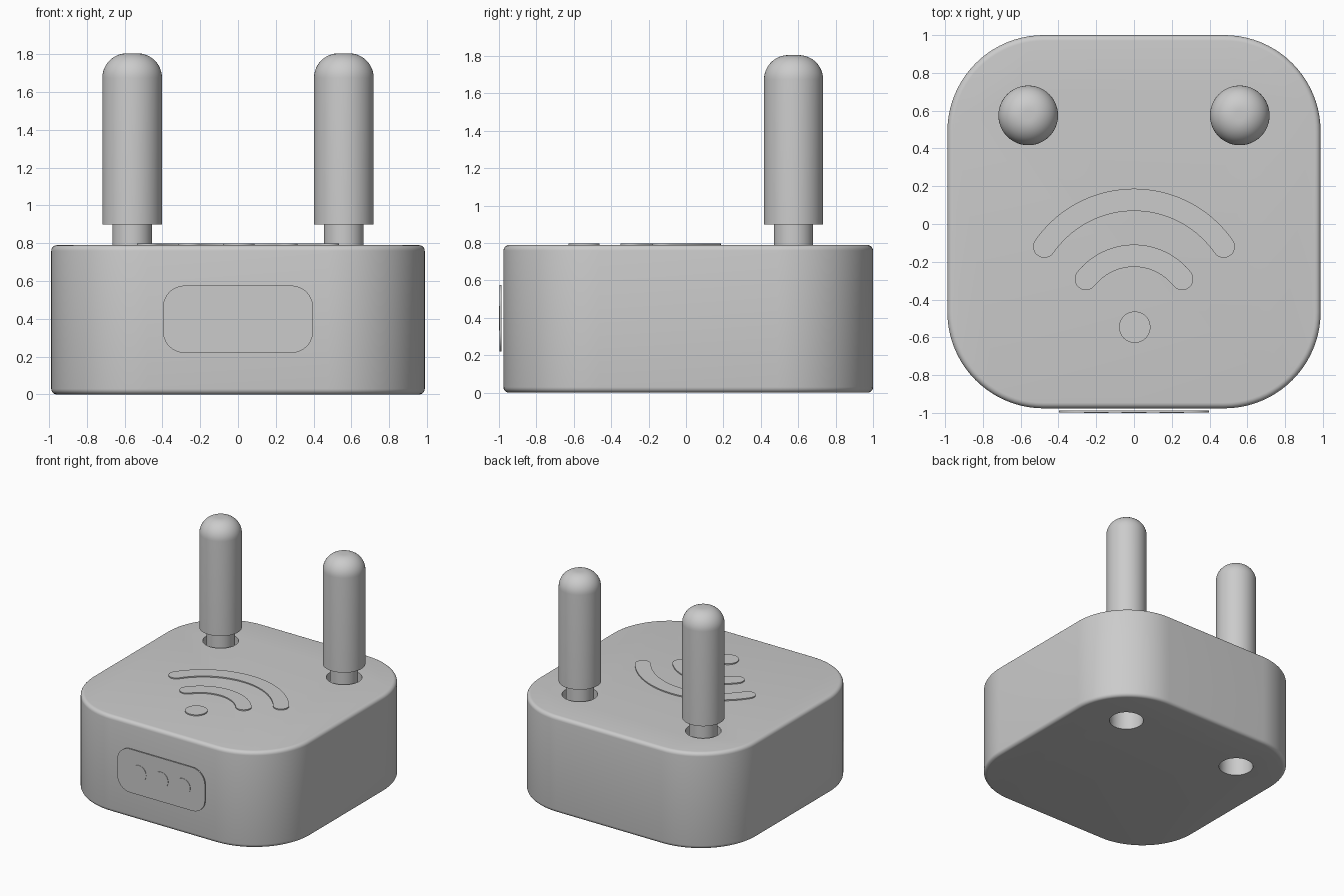
import bpy, bmesh
from math import sin, cos, pi, atan2, hypot
from mathutils import Matrix

if "Cube" in bpy.data.objects:
    bpy.data.objects.remove(bpy.data.objects["Cube"])


def arc(cx, cy, r, a0, a1, n):
    return [(cx + r * cos(a0 + (a1 - a0) * i / n), cy + r * sin(a0 + (a1 - a0) * i / n))
            for i in range(n + 1)]


def rounded_rect(hw, hh, r, n=14):
    pts = []
    for k, (sx, sy) in enumerate([(1, 1), (-1, 1), (-1, -1), (1, -1)]):
        pts += arc(sx * (hw - r), sy * (hh - r), r, k * pi / 2, (k + 1) * pi / 2, n)
    return pts


def circle(cx, cy, r, n=48):
    return arc(cx, cy, r, 0, 2 * pi, n)[:-1]


def finish(name, bm, matrix):
    bmesh.ops.recalc_face_normals(bm, faces=bm.faces)
    bm.transform(matrix)
    me = bpy.data.meshes.new(name)
    bm.to_mesh(me)
    bm.free()
    ob = bpy.data.objects.new(name, me)
    bpy.context.collection.objects.link(ob)
    return ob


def activate(ob):
    bpy.ops.object.select_all(action='DESELECT')
    ob.select_set(True)
    bpy.context.view_layer.objects.active = ob


def smooth(ob):
    activate(ob)
    bpy.ops.object.shade_smooth_by_angle(angle=0.6)


def prism(name, pts, z0, z1, matrix=Matrix()):
    """Extrude a flat outline from z0 to z1."""
    bm = bmesh.new()
    face = bm.faces.new([bm.verts.new((x, y, z0)) for x, y in pts])
    top = bmesh.ops.extrude_face_region(bm, geom=[face])["geom"]
    bmesh.ops.translate(bm, vec=(0, 0, z1 - z0),
                        verts=[v for v in top if isinstance(v, bmesh.types.BMVert)])
    return finish(name, bm, matrix)


def lathe(name, profile, x, y, n=48):
    """Revolve a (radius, z) profile around a vertical axis."""
    bm = bmesh.new()
    verts = [bm.verts.new((r, 0, z)) for r, z in profile]
    edges = [bm.edges.new(p) for p in zip(verts, verts[1:])]
    bmesh.ops.spin(bm, geom=verts + edges, axis=(0, 0, 1), cent=(0, 0, 0),
                   angle=2 * pi, steps=n)
    bmesh.ops.remove_doubles(bm, verts=bm.verts, dist=1e-5)
    return finish(name, bm, Matrix.Translation((x, y, 0)))


def signal_band(top_y, end_x, end_y, w):
    """Outline of a round-ended arc through the top point and both ends."""
    s = top_y - end_y
    R = (end_x ** 2 + s ** 2) / (2 * s)
    cy = top_y - R
    a = atan2(end_y - cy, end_x)
    return (arc(0, cy, R + w, a, pi - a, 36)
            + arc(-end_x, end_y, w, pi - a, 2 * pi - a, 12)[1:]
            + arc(0, cy, R - w, pi - a, a, 36)[1:]
            + arc(end_x, end_y, w, a + pi, a + 2 * pi, 12)[1:-1])


AX, AY = 0.56, 0.575   # antenna position

# Body: rounded box with softened rims
body = prism("body", rounded_rect(0.988, 0.988, 0.51, 20), 0, 0.79,
             Matrix.Translation((0, 0.012, 0)))
bev = body.modifiers.new("rim", 'BEVEL')
bev.width, bev.segments, bev.limit_method, bev.angle_limit = 0.03, 5, 'ANGLE', 1.0

# Antenna sockets drilled through the body
cutters = []
for s in (-1, 1):
    c = prism("socket_cutter", circle(s * AX, AY, 0.133), -0.2, 1.0)
    c.hide_render = True
    cutters.append(c)
    cut = body.modifiers.new("socket", 'BOOLEAN')
    cut.object, cut.operation, cut.solver = c, 'DIFFERENCE', 'EXACT'
activate(body)
for m in list(body.modifiers):
    bpy.ops.object.modifier_apply(modifier=m.name)
for c in cutters:
    bpy.data.objects.remove(c)
smooth(body)

# Antennas and their stems
for side, s in (("left", -1), ("right", 1)):
    dome = arc(0.158 - 0.13, 1.805 - 0.13, 0.13, 0, pi / 2, 12)
    smooth(lathe(side + "_antenna", [(0, 0.9), (0.158, 0.9)] + dome + [(0, 1.805)], s * AX, AY))
    smooth(lathe(side + "_stem", [(0, 0.5), (0.105, 0.5), (0.105, 0.91), (0, 0.91)], s * AX, AY))

# Raised signal symbol on top
smooth(prism("outer_signal_band", signal_band(0.128, 0.475, -0.12, 0.059), 0.788, 0.799))
smooth(prism("inner_signal_band", signal_band(-0.168, 0.255, -0.291, 0.059), 0.788, 0.799))
smooth(prism("signal_dot", circle(0.004, -0.546, 0.083), 0.788, 0.799))

# Front panel, standing just off the body, with three indicator lights
front = Matrix.Translation((0, 0, 0.398)) @ Matrix.Rotation(pi / 2, 4, 'X')
smooth(prism("front_panel", rounded_rect(0.397, 0.178, 0.115), 0.987, 0.997, front))
for i in (-1, 0, 1):
    smooth(prism("indicator_light", circle(0.2 * i, 0, 0.066), 0.99, 1.0, front))
